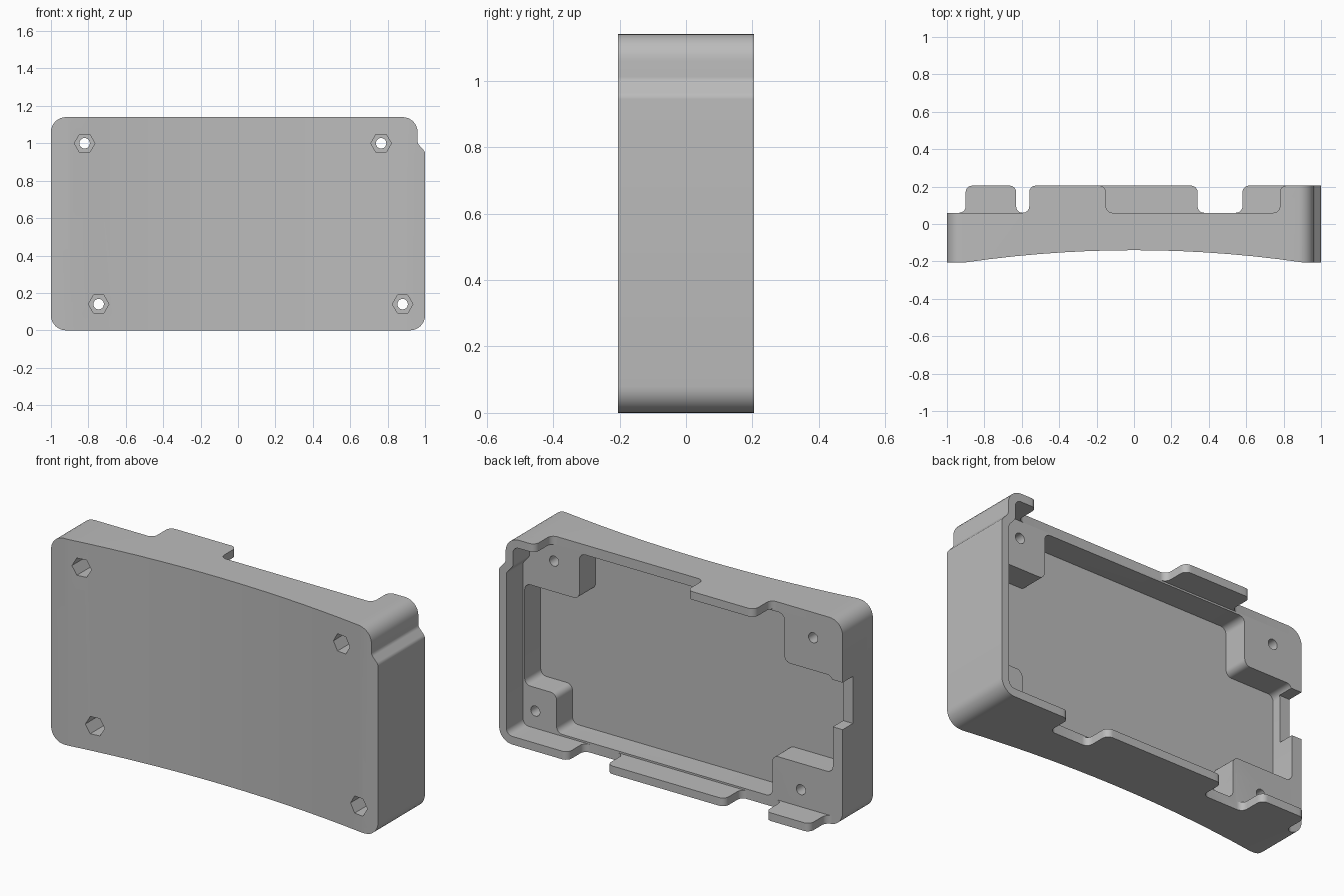
import bpy, bmesh, math
from mathutils import Vector

if "Cube" in bpy.data.objects:
    bpy.data.objects.remove(bpy.data.objects["Cube"])

TOP, LEDGE, FLOOR, FRONT = 0.205, 0.06, -0.08, -0.205
H = 1.14

grey = bpy.data.materials.new("plain grey")
grey.diffuse_color = (0.5, 0.5, 0.5, 1)
grey.use_nodes = True
grey.node_tree.nodes["Principled BSDF"].inputs["Base Color"].default_value = grey.diffuse_color


def rounded(points, steps=8):
    """Round the corners of a polygon given as (a, b, radius)."""
    out = []
    n = len(points)
    for i in range(n):
        p = Vector(points[i][:2])
        r = points[i][2]
        if r <= 0:
            out.append(p)
            continue
        u = (Vector(points[i - 1][:2]) - p).normalized()
        v = (Vector(points[(i + 1) % n][:2]) - p).normalized()
        half = u.angle(v) / 2
        centre = p + (u + v).normalized() * (r / math.sin(half))
        a = p + u * (r / math.tan(half)) - centre
        b = p + v * (r / math.tan(half)) - centre
        sweep = a.angle_signed(b)
        for k in range(steps + 1):
            t = -sweep * k / steps
            out.append(centre + Vector((a.x * math.cos(t) - a.y * math.sin(t),
                                        a.x * math.sin(t) + a.y * math.cos(t))))
    return out


def prism(name, points, axis, lo, hi):
    """Extrude an xz outline along y, or an xy outline along z."""
    bm = bmesh.new()
    place = (lambda p: (p[0], lo, p[1])) if axis == 'y' else (lambda p: (p[0], p[1], lo))
    face = bm.faces.new([bm.verts.new(place(p)) for p in points])
    new = bmesh.ops.extrude_face_region(bm, geom=[face])['geom']
    shift = Vector((0, hi - lo, 0)) if axis == 'y' else Vector((0, 0, hi - lo))
    bmesh.ops.translate(bm, vec=shift, verts=[g for g in new if isinstance(g, bmesh.types.BMVert)])
    bmesh.ops.recalc_face_normals(bm, faces=bm.faces)
    me = bpy.data.meshes.new(name)
    bm.to_mesh(me)
    bm.free()
    me.materials.append(grey)
    ob = bpy.data.objects.new(name, me)
    bpy.context.collection.objects.link(ob)
    return ob


def cut(target, cutter):
    cutter.hide_render = True
    mod = target.modifiers.new("cut", 'BOOLEAN')
    mod.operation, mod.solver, mod.object = 'DIFFERENCE', 'EXACT', cutter
    bpy.context.view_layer.objects.active = target
    bpy.ops.object.modifier_apply(modifier=mod.name)
    bpy.data.objects.remove(cutter)


def box(x0, x1, z0, z1):
    return [(x0, z0), (x1, z0), (x1, z1), (x0, z1)]


def outline(d):
    """Case outline with a stepped upper right corner, inset by d."""
    r = 0.08 - d
    return rounded([(-1 + d, d, r), (1 - d, d, r), (1 - d, 0.955 - d * 0.3, 0.03),
                    (0.96 - d, 1.0 - d * 0.3, 0.03), (0.96 - d, H - d, r), (-1 + d, H - d, r)])


def ngon(x, z, r, n):
    return [(x + r * math.cos(2 * math.pi * i / n), z + r * math.sin(2 * math.pi * i / n))
            for i in range(n)]


# Solid case
case = prism("case", outline(0), 'y', FRONT, TOP)

# Shallow concave front
xs = [-0.9 + 1.8 * i / 14 for i in range(15)]
arc = [(x, -0.14 + (FRONT + 0.14) * (x / 0.9) ** 2) for x in xs]
cut(case, prism("front_curve", [(-0.9, -0.3)] + arc + [(0.9, -0.3)], 'z', -0.2, 1.4))

# Board recess inside the thin lips
cut(case, prism("board_recess", outline(0.045), 'y', LEDGE, 0.4))

# Deep pocket leaving four corner bosses
pocket = [(-0.57, 0.055), (0.75, 0.055), (0.75, 0.27), (0.945, 0.27), (0.945, 0.83), (0.61, 0.83),
          (0.61, 1.085), (-0.644, 1.085), (-0.644, 0.82), (-0.94, 0.82), (-0.94, 0.285), (-0.57, 0.285)]
cut(case, prism("pocket", rounded([(x, z, 0.035) for x, z in pocket], 6), 'y', FLOOR, 0.4))

# Gaps between the lips, along the top and bottom walls
r = 0.035
for x0, x1, z0, z1 in [(-1.2, -0.56, 0.9, 1.3), (-0.15, 0.78, 0.9, 1.3),
                       (-1.2, -0.9, -0.2, 0.2), (-0.63, -0.38, -0.2, 0.2), (0.34, 0.58, -0.2, 0.2)]:
    profile = rounded([(x0 - 0.06, 0.4, 0), (x0 - 0.06, TOP, 0), (x0, TOP, r), (x0, LEDGE, r),
                       (x1, LEDGE, r), (x1, TOP, r), (x1 + 0.06, TOP, 0), (x1 + 0.06, 0.4, 0)])
    cut(case, prism("lip_gap", profile, 'z', z0, z1))

# Open left wall and its cable notch
cut(case, prism("left_wall_gap", box(-1.2, -0.94, -0.2, 1.4), 'y', LEDGE, 0.4))
cut(case, prism("cable_notch", box(-1.2, -0.9, 0.54, 0.80), 'y', -0.03, 0.4))

# Screw holes with hexagonal nut recesses
for x, z in [(-0.82, 1.0), (0.765, 1.0), (-0.745, 0.14), (0.88, 0.14)]:
    cut(case, prism("screw_hole", ngon(x, z, 0.028, 24), 'y', -0.4, 0.4))
    cut(case, prism("nut_recess", ngon(x, z, 0.055, 6), 'y', -0.4, -0.06))

# Smooth the rounded corners, keep hard edges
bpy.ops.object.select_all(action='DESELECT')
case.select_set(True)
bpy.context.view_layer.objects.active = case
bpy.ops.object.shade_smooth_by_angle(angle=math.radians(30))
